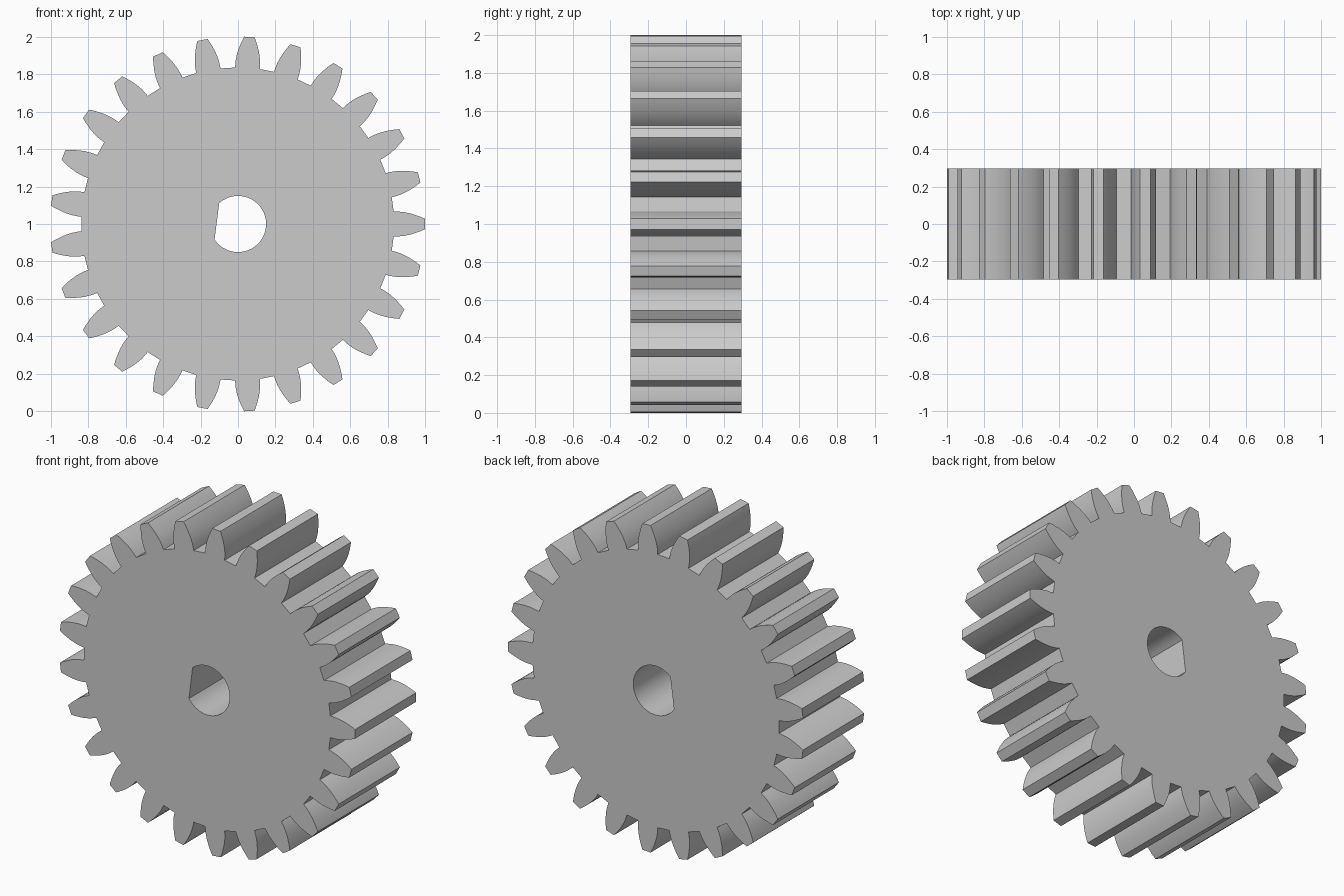
import bpy, bmesh, math

if "Cube" in bpy.data.objects:
    bpy.data.objects.remove(bpy.data.objects["Cube"])

TEETH, HALF_DEPTH = 25, 0.295
PITCH = 2 * math.pi / TEETH

# Half tooth profile, root to tip: (radius, half width)
FLANK = [(0.835, 0.066), (0.86, 0.066), (0.885, 0.064), (0.91, 0.0595),
         (0.935, 0.053), (0.96, 0.0445), (0.98, 0.037), (1.0, 0.028)]

# Outer outline: one mirrored tooth repeated round the wheel
outline = []
for i in range(TEETH):
    tooth = [(r, -w) for r, w in FLANK] + [(r, w) for r, w in reversed(FLANK)]
    for r, w in tooth:
        a = i * PITCH + math.asin(w / r)
        outline.append((r * math.cos(a) - 0.002, r * math.sin(a)))

# D-shaped shaft hole: an arc closed by a slanted flat
a0, a1, n = math.radians(-146.5), math.radians(132), 36
bore = [(0.15 * math.cos(a0 + (a1 - a0) * k / n),
         0.15 * math.sin(a0 + (a1 - a0) * k / n)) for k in range(n + 1)]

# Fill between the outlines and extrude to both sides
curve = bpy.data.curves.new("gear_profile", 'CURVE')
curve.dimensions = '2D'
curve.fill_mode = 'BOTH'
curve.extrude = HALF_DEPTH
for points in (outline, bore):
    spline = curve.splines.new('POLY')
    spline.points.add(len(points) - 1)
    for p, (x, y) in zip(spline.points, points):
        p.co = (x, y, 0, 1)
    spline.use_cyclic_u = True

gear = bpy.data.objects.new("spur_gear", curve)
bpy.context.collection.objects.link(gear)
gear.location = (0, 0, 1)
gear.rotation_euler = (math.pi / 2, 0, 0)
bpy.context.view_layer.objects.active = gear
gear.select_set(True)
bpy.ops.object.convert(target='MESH')
gear = bpy.context.object
gear.name = "spur_gear"

# Weld caps to walls, then shade
bm = bmesh.new()
bm.from_mesh(gear.data)
bmesh.ops.remove_doubles(bm, verts=bm.verts, dist=0.0005)
bmesh.ops.recalc_face_normals(bm, faces=bm.faces)
bm.to_mesh(gear.data)
bm.free()
bpy.ops.object.shade_smooth_by_angle(angle=math.radians(25))
